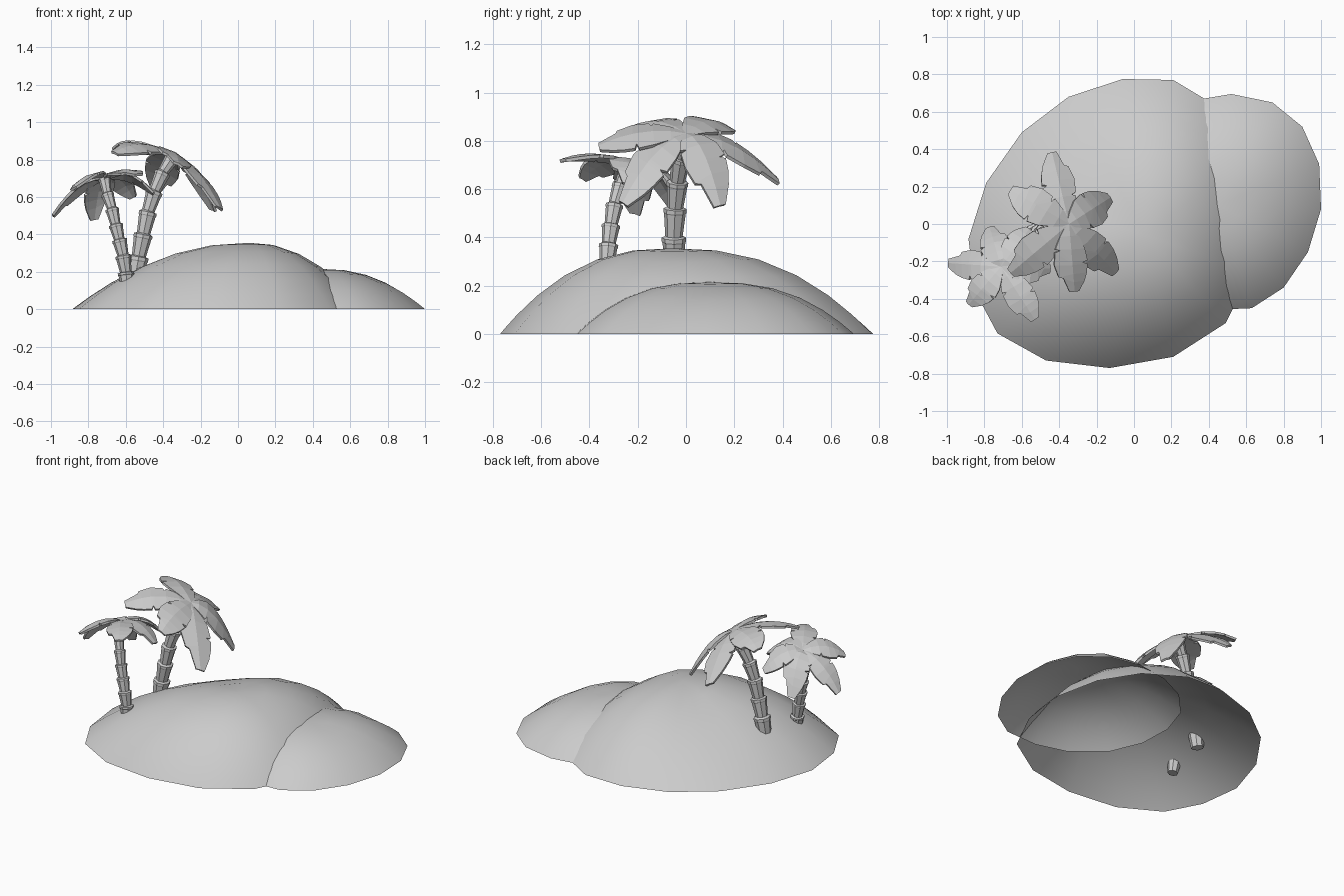
import bpy, bmesh, math
from mathutils import Vector

if "Cube" in bpy.data.objects:
    bpy.data.objects.remove(bpy.data.objects["Cube"])


def finish(name, bm, smooth=False):
    bmesh.ops.recalc_face_normals(bm, faces=bm.faces[:])
    me = bpy.data.meshes.new(name)
    bm.to_mesh(me)
    bm.free()
    for p in me.polygons:
        p.use_smooth = smooth
    ob = bpy.data.objects.new(name, me)
    bpy.context.collection.objects.link(ob)
    return ob


def dome(name, outline, apex, height, power, fuller, dip=0, rings=7):
    # open shell: outline scaled towards the apex, height falls off with radius
    # (dip makes the back left slope leaner)
    bm = bmesh.new()
    c = Vector(apex)
    prev = None
    for i in range(rings):
        r = math.cos(math.pi / 2 * i / rings)
        row = []
        for p in outline:
            d = Vector(p) - c
            q = c + d * r
            n = d.normalized()
            e = power + fuller * abs(n.y)
            if n.x < 0 < n.y:
                e += dip * n.x * n.y
            row.append(bm.verts.new((q.x, q.y, height * (1 - r ** e))))
        if prev:
            for k in range(len(row)):
                j = (k + 1) % len(row)
                bm.faces.new((prev[k], prev[j], row[j], row[k]))
        prev = row
    top = bm.verts.new((c.x, c.y, height))
    for k in range(len(prev)):
        bm.faces.new((prev[k], prev[(k + 1) % len(prev)], top))
    return finish(name, bm, True)


def trunk(name, path, r0, r1, sides=8):
    # stacked flared segments, each ending in a raised collar
    bm = bmesh.new()
    pts = [Vector(p) for p in path]
    prev = None
    n = len(pts) - 1
    for i in range(n):
        a, b = pts[i], pts[i + 1]
        rot = Vector((0, 0, 1)).rotation_difference(b - a)
        rad = r0 + (r1 - r0) * i / n
        for t, s in ((0, .8), (.78, 1.0), (.82, 1.07), (.95, 1.07)):
            row = []
            for k in range(sides):
                ang = 2 * math.pi * k / sides
                off = Vector((math.cos(ang), math.sin(ang), 0)) * rad * s
                row.append(bm.verts.new(a.lerp(b, t) + rot @ off))
            if prev:
                for k in range(sides):
                    j = (k + 1) % sides
                    bm.faces.new((prev[k], prev[j], row[j], row[k]))
            else:
                bm.faces.new(row)
            prev = row
    bm.faces.new(prev)
    return finish(name, bm)


# leaf half-width along its length, with dips for the torn notches
LEAF = ((0, .014), (.18, .05), (.38, .08), (.56, .09), (.585, .062), (.61, .088),
        (.74, .08), (.86, .062), (1, .025))
LEAF_B = ((0, .014), (.18, .05), (.36, .078), (.385, .055), (.41, .082), (.6, .09),
          (.78, .073), (.8, .05), (1, .025))


def leaf(name, base, tip, lift, scale, axis):
    # arched blade, rolled so the whole crown leans along the trunk axis
    bm = bmesh.new()
    a, b = Vector(base), Vector(tip)
    ctrl = a.lerp(b, .5)
    ctrl.z += lift
    flat = Vector((b.x - a.x, b.y - a.y, 0)).normalized()
    side = Vector(axis).cross(flat).normalized()

    def at(t):
        return a * (1 - t) ** 2 + ctrl * 2 * t * (1 - t) + b * t * t

    rows = []
    for i in range(len(LEAF)):
        row = []
        for tab, sg in ((LEAF, 1), (None, 0), (LEAF_B, -1)):
            t, w = (tab or LEAF)[i]
            w *= scale
            tan = ((ctrl - a) * (1 - t) + (b - ctrl) * t).normalized()
            up = tan.cross(side)
            if up.z < 0:
                up = -up
            row.append(bm.verts.new(at(t) + side * sg * w - up * abs(sg) * w * .15))
        rows.append(row)
    for p, q in zip(rows, rows[1:]):
        for k in range(2):
            bm.faces.new((p[k], p[k + 1], q[k + 1], q[k]))
    ob = finish(name, bm)
    m = ob.modifiers.new("thickness", 'SOLIDIFY')
    m.thickness = .014
    m.offset = 0
    return ob


# sand mounds
dome("main_mound", [
    (.21, .77), (-.06, .775), (-.35, .68), (-.6, .49), (-.79, .22), (-.885, -.08),
    (-.85, -.36), (-.73, -.585), (-.47, -.73), (-.13, -.77), (.21, -.71), (.49, -.53),
    (.63, -.25), (.675, .07), (.61, .38), (.46, .62)], (.06, -.06), .355, 2.05, .4, 1.2)
dome("side_mound", [
    (.52, .695), (.74, .65), (.9, .52), (.99, .32), (1, .08), (.93, -.15), (.8, -.34),
    (.63, -.45), (.4, -.46), (.19, -.4), (0, -.24), (-.09, -.03), (-.1, .2),
    (-.03, .41), (.12, .57), (.31, .66)], (.45, .1), .215, 2.15, .4)

# tall palm
trunk("tall_palm_trunk", [
    (-.553, -.055, .15), (-.53, -.05, .285), (-.505, -.05, .405),
    (-.48, -.045, .525), (-.445, -.035, .635), (-.4, -.02, .735), (-.35, 0, .81)],
    .05, .035)
for i, (tip, lift) in enumerate((
        ((-.44, .38, .635), .09), ((-.66, .18, .85), .08), ((-.66, -.26, .835), .09),
        ((-.32, -.36, .775), .06), ((-.1, -.26, .54), .11), ((-.13, .14, .53), .14))):
    leaf("tall_palm_leaf_%d" % i, (-.35, 0, .825), tip, lift, 1.12, (.47, .07, .87))

# short palm
trunk("short_palm_trunk", [
    (-.59, -.335, .11), (-.6, -.33, .2), (-.615, -.328, .29), (-.635, -.32, .375),
    (-.655, -.31, .455), (-.675, -.295, .54), (-.7, -.27, .62), (-.715, -.24, .7)],
    .041, .029)
for i, (tip, lift) in enumerate((
        ((-.99, -.21, .5), .1), ((-.77, -.02, .48), .14), ((-.88, -.43, .645), .08),
        ((-.53, -.51, .72), .06), ((-.45, -.24, .62), .11), ((-.56, -.03, .6), .1))):
    leaf("short_palm_leaf_%d" % i, (-.71, -.23, .7), tip, lift, .92, (-.25, .25, .93))
